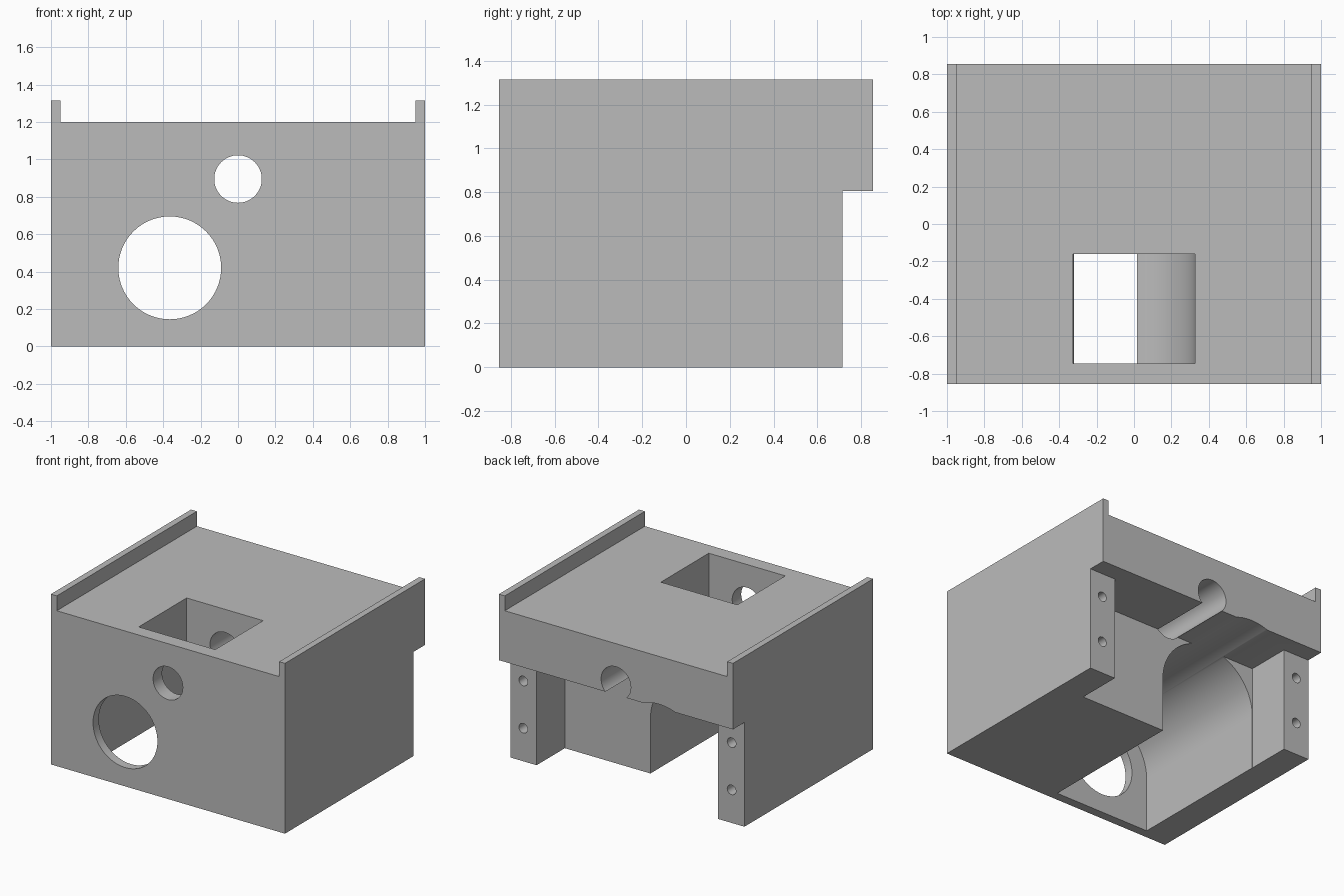
import bpy, bmesh
from math import sin, cos, pi

cube = bpy.data.objects.get("Cube")
if cube:
    bpy.data.objects.remove(cube)

# Single plain grey
grey = bpy.data.materials.new("plain grey")
grey.use_nodes = True
colour = (0.5, 0.5, 0.5, 1)
grey.diffuse_color = colour
grey.node_tree.nodes["Principled BSDF"].inputs["Base Color"].default_value = colour


def prism(name, outline, start, end, axis):
    """Extrude a 2D outline along 'y' (outline in x, z) or 'z' (outline in x, y)."""
    bm = bmesh.new()
    place = (lambda a, b: (a, start, b)) if axis == "y" else (lambda a, b: (a, b, start))
    face = bm.faces.new([bm.verts.new(place(a, b)) for a, b in outline])
    grown = bmesh.ops.extrude_face_region(bm, geom=[face])["geom"]
    step = (0, end - start, 0) if axis == "y" else (0, 0, end - start)
    bmesh.ops.translate(bm, vec=step, verts=[v for v in grown if isinstance(v, bmesh.types.BMVert)])
    bmesh.ops.recalc_face_normals(bm, faces=bm.faces)
    mesh = bpy.data.meshes.new(name)
    bm.to_mesh(mesh)
    bm.free()
    mesh.materials.append(grey)
    obj = bpy.data.objects.new(name, mesh)
    bpy.context.collection.objects.link(obj)
    return obj


def arc(x, z, radius, start, end, steps):
    angles = [start + (end - start) * i / steps for i in range(steps + 1)]
    return [(x + radius * cos(a), z + radius * sin(a)) for a in angles]


def circle(x, z, radius, steps=64):
    return arc(x, z, radius, 0, 2 * pi, steps)[:-1]


# Body with a raised rail along each side
W, D, DECK, TOP, RAIL = 1.0, 0.855, 1.2, 1.315, 0.95
half = [(W, 0), (W, TOP), (RAIL, TOP), (RAIL, DECK)]
housing = prism("housing", half + [(-x, z) for x, z in reversed(half)], -D, D, "y")

# Rear undercut and the pocket between the two posts
POST, POCKET, BACK = 0.776, 0.37, 0.715
side = [(POST, POCKET), (POST, BACK), (1.1, BACK), (1.1, 1)]
cutters = [prism("rear_pocket", side + [(-x, y) for x, y in reversed(side)], -0.1, 0.805, "z")]

# Arched tunnel, open below and behind, with a round opening in the front wall
tx, tz, tr = -0.365, 0.42, 0.41
tunnel = arc(tx, tz, tr, 0, pi, 48) + [(tx - tr, -0.1), (tx + tr, -0.1)]
cutters.append(prism("tunnel", tunnel, -0.785, 1, "y"))
cutters.append(prism("front_opening", circle(tx, tz, 0.275), -1, -0.6, "y"))

# Round-bottomed well in the deck, and the shaft bore on the same axis
sz, wr = 0.895, 0.327
well = arc(0, sz, wr, pi, 2 * pi, 48) + [(wr, 1.4), (-wr, 1.4)]
cutters.append(prism("deck_well", well, -0.745, -0.16, "y"))
cutters.append(prism("shaft_bore", circle(0, sz, 0.127), -1, 1, "y"))

# Screw holes in the posts
for x in (-0.89, 0.89):
    for z in (0.255, 0.62):
        cutters.append(prism("screw_hole", circle(x, z, 0.037, 32), 0.4, 0.8, "y"))

# Cut everything out of the body
bpy.ops.object.select_all(action="DESELECT")
bpy.context.view_layer.objects.active = housing
housing.select_set(True)
for cutter in cutters:
    cutter.hide_render = True
    mod = housing.modifiers.new(cutter.name, "BOOLEAN")
    mod.operation = "DIFFERENCE"
    mod.solver = "EXACT"
    mod.object = cutter
    bpy.ops.object.modifier_apply(modifier=mod.name)
    bpy.data.objects.remove(cutter)

bpy.ops.object.shade_smooth_by_angle(angle=pi / 6)
